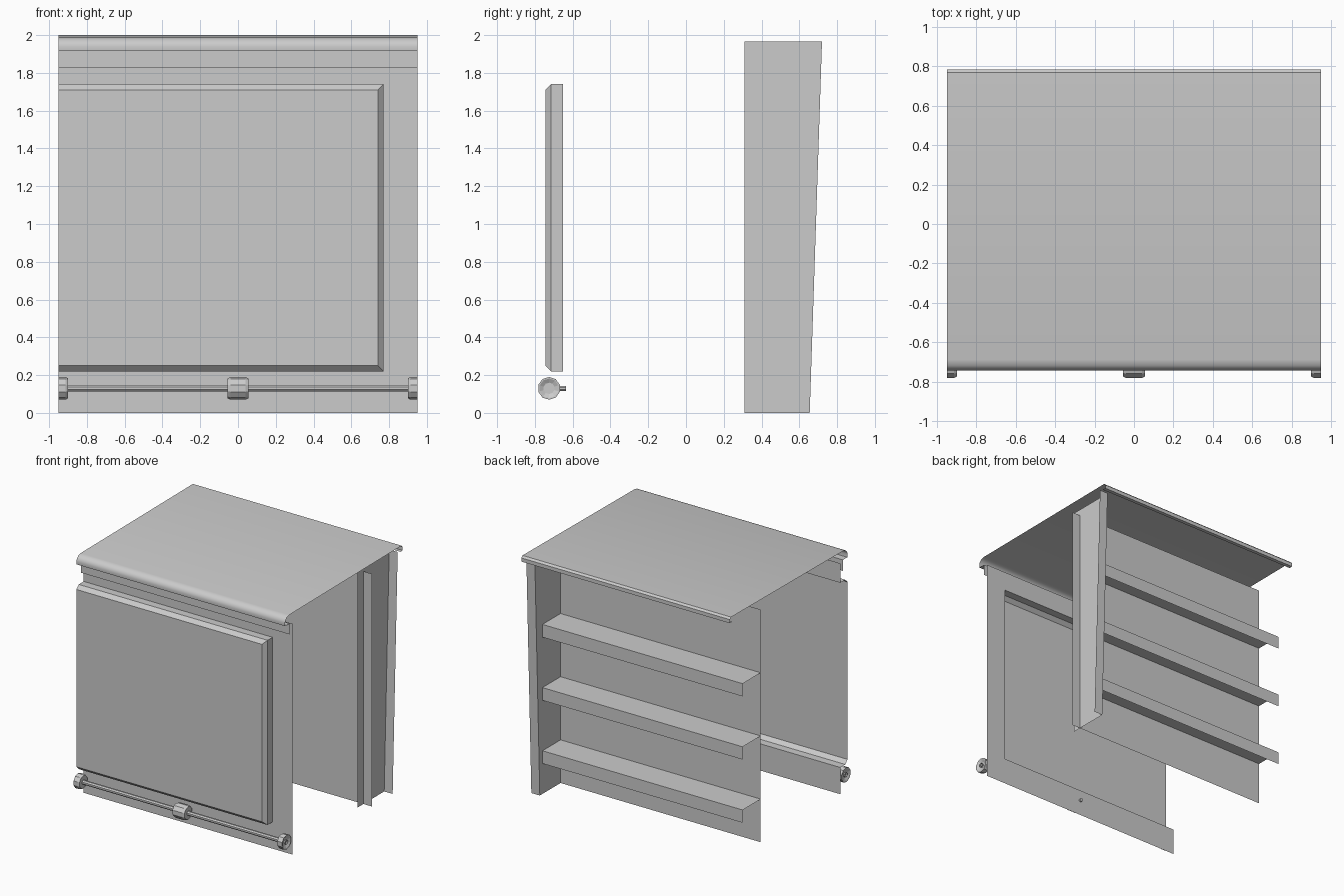
import bpy, bmesh, math

cube = bpy.data.objects.get("Cube")
if cube:
    bpy.data.objects.remove(cube)

grey = bpy.data.materials.new("plain_grey")
grey.use_nodes = True
grey.diffuse_color = (0.6, 0.6, 0.6, 1)
grey.node_tree.nodes["Principled BSDF"].inputs["Base Color"].default_value = (0.6, 0.6, 0.6, 1)

L, R = -0.95, 0.95      # side limits
FRONT, WALL = -0.65, 0.385


def build(name, faces, smooth=False):
    """Weld a list of polygons into one object."""
    bm = bmesh.new()
    for pts in faces:
        bm.faces.new([bm.verts.new(p) for p in pts])
    bmesh.ops.remove_doubles(bm, verts=bm.verts, dist=1e-5)
    mesh = bpy.data.meshes.new(name)
    bm.to_mesh(mesh)
    bm.free()
    mesh.materials.append(grey)
    obj = bpy.data.objects.new(name, mesh)
    bpy.context.collection.objects.link(obj)
    if smooth:
        bpy.ops.object.select_all(action='DESELECT')
        obj.select_set(True)
        bpy.context.view_layer.objects.active = obj
        bpy.ops.object.shade_smooth_by_angle(angle=math.radians(35))
    return obj


def strip(profile, x0, x1):
    """Sweep a (y, z) profile along x; a falling profile faces -y."""
    return [[(x0, *a), (x0, *b), (x1, *b), (x1, *a)]
            for a, b in zip(profile, profile[1:])]


def lathe(profile, cx, cy, cz, axis, sides=10):
    """Turn a (distance, radius) profile about the x or y axis."""
    faces = []

    def ring_point(d, r, i):
        t = math.tau * (i + 0.5) / sides
        u, v = r * math.cos(t), r * math.sin(t)
        return (cx + d, cy + u, cz + v) if axis == "x" else (cx - u, cy + d, cz + v)

    for (d0, r0), (d1, r1) in zip(profile, profile[1:]):
        for i in range(sides):
            quad = [ring_point(d0, r0, i), ring_point(d0, r0, i + 1),
                    ring_point(d1, r1, i + 1), ring_point(d1, r1, i)]
            quad = [p for k, p in enumerate(quad) if p not in quad[:k]]
            faces.append(quad[::-1])
    return faces


# Top sheet with a rounded front lip and a hooked back edge
build("top_sheet", strip([
    (0.755, 1.955), (0.785, 1.955), (0.785, 1.985), (0.77, 2.0),
    (-0.69, 1.988), (-0.72, 1.98), (-0.738, 1.962), (-0.745, 1.94),
    (-0.742, 1.915), (-0.685, 1.915), (-0.685, 1.825)], L, R), smooth=True)

# Front panel: strips around the door opening
DX, DB, DT = 0.77, 0.22, 1.74
build("front_panel",
      strip([(FRONT, 1.9), (FRONT, DT)], L, DX)
      + strip([(FRONT, DB), (FRONT, 0)], L, DX)
      + strip([(FRONT, 1.9), (FRONT, DT), (FRONT, DB), (FRONT, 0)], DX, R))

# Raised door with a chamfered rim, open at its far side
rims = [(FRONT, 0.0), (-0.715, 0.0), (-0.745, 0.03)]
door = []
for (y0, i0), (y1, i1) in zip(rims, rims[1:]):
    a = [(L, y0, DT - i0), (DX - i0, y0, DT - i0), (DX - i0, y0, DB + i0), (L, y0, DB + i0)]
    b = [(L, y1, DT - i1), (DX - i1, y1, DT - i1), (DX - i1, y1, DB + i1), (L, y1, DB + i1)]
    door += [[a[k], b[k], b[k + 1], a[k + 1]] for k in range(3)]
door.append(b[::-1])
build("door", door)

# Back wall
build("back_wall", strip([(WALL, 1.915), (WALL, 0)], L, R))

# Tapered side post: web plate and back flange
WEB = 0.873
build("side_post", [
    [(WEB, 0.31, 0), (WEB, 0.655, 0), (WEB, 0.72, 1.967), (WEB, 0.31, 1.967)],
    [(WEB, 0.655, 0), (R, 0.655, 0), (R, 0.72, 1.967), (WEB, 0.72, 1.967)]])

# Three shelves with a lip hanging at the outer edge
for n in range(3):
    z = 0.355 + 0.52 * n
    build(f"shelf_{n + 1}", strip([(0.62, z - 0.105), (0.62, z), (WALL, z)], L, WEB))

# Handle rail with a central hub, end knobs and a mounting peg
RY, RZ = -0.725, 0.13
build("rail", lathe([(L, 0.018), (R, 0.018)], 0, RY, RZ, "x", 8), smooth=True)
build("rail_hub", lathe([(-0.055, 0.018), (-0.055, 0.053), (-0.04, 0.06),
                         (0.04, 0.06), (0.055, 0.053), (0.055, 0.018)], 0, RY, RZ, "x"))
for side, name in ((-1, "right_knob"), (1, "left_knob")):
    profile = [(-0.05, 0.018), (-0.05, 0.053), (-0.037, 0.06), (0, 0.06),
               (0, 0.052), (-0.012, 0.03), (-0.012, 0)]
    build(name, lathe([(d * side, r) for d, r in profile], side * R, RY, RZ, "x"))
build("rail_peg", lathe([(0.05, 0.014), (0.09, 0.014), (0.09, 0)], 0, RY, RZ, "y", 8))
